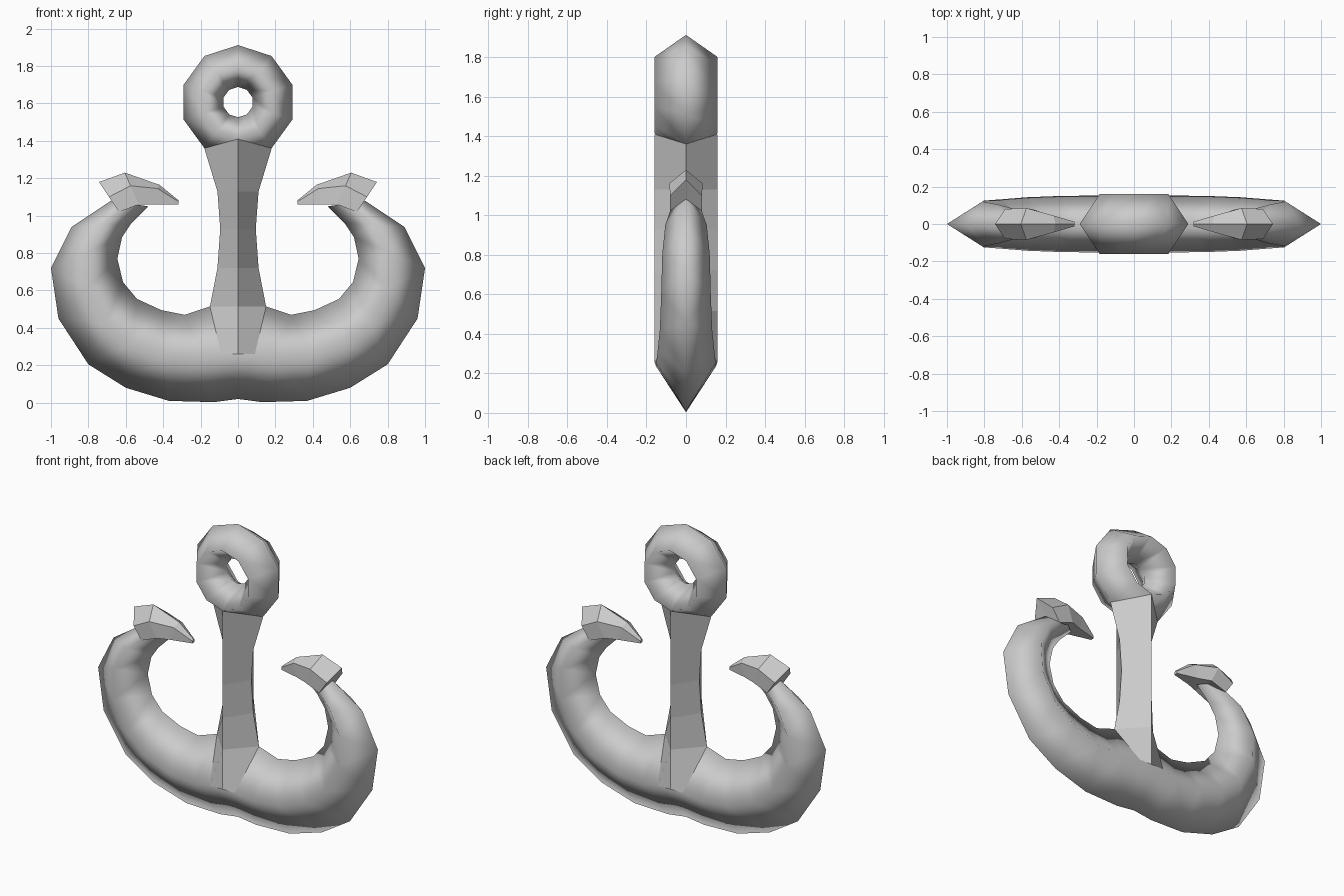
import bpy, bmesh
from math import radians

if "Cube" in bpy.data.objects:
    bpy.data.objects.remove(bpy.data.objects["Cube"])


def mirrored_loft(name, rows, cap=False, smooth=False):
    """Skin rows of points (one quarter of the part), mirrored over x = 0 and y = 0."""
    bm = bmesh.new()
    for sx in (1, -1):
        for sy in (1, -1):
            grid = [[bm.verts.new((x * sx, y * sy, z)) for x, y, z in row] for row in rows]
            for a, b in zip(grid, grid[1:]):
                for i in range(len(a) - 1):
                    bm.faces.new((a[i], a[i + 1], b[i + 1], b[i]))
            if cap:
                bm.faces.new(grid[0])
                bm.faces.new(grid[-1])
    bmesh.ops.remove_doubles(bm, verts=bm.verts, dist=0.0005)
    bmesh.ops.recalc_face_normals(bm, faces=bm.faces)
    for f in bm.faces:
        f.smooth = smooth
    mesh = bpy.data.meshes.new(name)
    bm.to_mesh(mesh)
    bm.free()
    obj = bpy.data.objects.new(name, mesh)
    bpy.context.collection.objects.link(obj)
    return obj


# Ring: ten-sided loop with a diamond section
bpy.ops.mesh.primitive_torus_add(major_segments=10, minor_segments=4,
                                 major_radius=0.193, minor_radius=0.112,
                                 location=(0, 0, 1.607))
ring = bpy.context.object
ring.name = "ring"
ring.scale = (1, 1, 0.16 / 0.112)
ring.rotation_euler = (radians(90), radians(90), 0)
bpy.ops.object.transform_apply(location=False, rotation=True, scale=True)
bpy.ops.object.shade_smooth()

# Shank: diamond column, flaring at both ends, seated on the arms
shank = [[(0, 0.16, 1.41), (0.18, 0, 1.36)]]
for w, z in [(0.11, 1.13), (0.095, 0.93), (0.11, 0.72), (0.15, 0.515)]:
    shank.append([(0, 0.16, z), (w, 0, z)])
shank.append([(0, 0.16, 0.26), (0.09, 0.16, 0.26)])
mirrored_loft("shank", shank)

# Arms: inner edge, side edge and outer edge of a curved diamond tube
arms = [[(0, 0, 0.51), (0, 0.16, 0.26), (0, 0, 0.02)],
        [(0.15, 0, 0.515), (0.09, 0.16, 0.26), (0, 0, 0.02)]]
for ix, iz, ox, oz, y in [(0.285, 0.47, 0.13, 0.003, 0.152),
                          (0.41, 0.495, 0.37, 0.01, 0.15),
                          (0.54, 0.555, 0.60, 0.08, 0.143),
                          (0.615, 0.645, 0.80, 0.205, 0.132),
                          (0.645, 0.77, 0.96, 0.45, 0.125),
                          (0.62, 0.885, 1.0, 0.72, 0.12),
                          (0.57, 0.96, 0.89, 0.94, 0.105),
                          (0.48, 1.05, 0.68, 1.08, 0.065)]:
    arms.append([(ix, 0, iz), ((ix + ox) / 2, y, (iz + oz) / 2), (ox, 0, oz)])
mirrored_loft("arms", arms, smooth=True)

# Flukes: ridge, upper side, lower side and underside, from heel to tip
flukes = [
    [(0.743, 0, 1.18), (0.69, 0.08, 1.10), (0.635, 0.08, 1.02), (0.66, 0, 1.06)],
    [(0.605, 0, 1.23), (0.575, 0.085, 1.16), (0.53, 0.075, 1.06), (0.53, 0, 1.06)],
    [(0.42, 0, 1.165), (0.43, 0.045, 1.145), (0.45, 0.045, 1.06), (0.45, 0, 1.06)],
    [(0.318, 0, 1.082), (0.318, 0.012, 1.075), (0.318, 0.012, 1.06), (0.318, 0, 1.06)],
]
mirrored_loft("flukes", flukes, cap=True)
